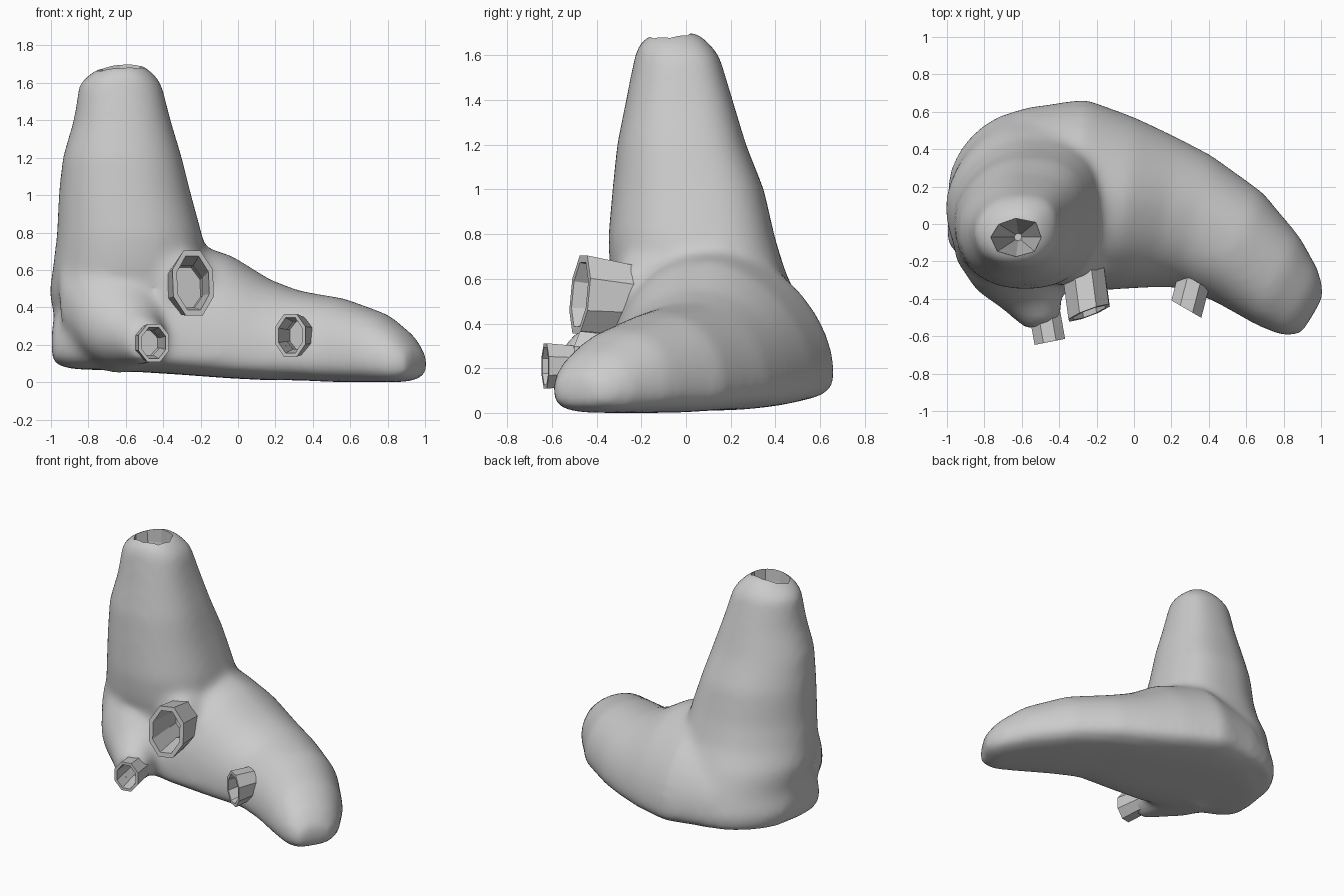
import bpy, bmesh
from math import sin, cos, tau
from mathutils import Vector

cube = bpy.data.objects.get("Cube")
if cube:
    bpy.data.objects.remove(cube, do_unlink=True)

grey = bpy.data.materials.new("plain grey")
grey.use_nodes = True
grey.diffuse_color = (0.6, 0.6, 0.6, 1)
grey.node_tree.nodes["Principled BSDF"].inputs["Base Color"].default_value = grey.diffuse_color


def power(value, exponent):
    return abs(value) ** exponent * (1 if value >= 0 else -1)


def loft(bm, rings, caps=True, closed=False):
    """Skin a row of equal-sized rings."""
    loops = [[bm.verts.new(p) for p in ring] for ring in rings]
    pairs = list(zip(loops, loops[1:]))
    if closed:
        pairs.append((loops[-1], loops[0]))
    for a, b in pairs:
        for i in range(len(a)):
            j = (i + 1) % len(a)
            bm.faces.new((a[i], a[j], b[j], b[i]))
    if caps:
        bm.faces.new(loops[0][::-1])
        bm.faces.new(loops[-1])


def finish(bm, name):
    bmesh.ops.recalc_face_normals(bm, faces=bm.faces[:])
    mesh = bpy.data.meshes.new(name)
    bm.to_mesh(mesh)
    bm.free()
    mesh.materials.append(grey)
    obj = bpy.data.objects.new(name, mesh)
    bpy.context.scene.collection.objects.link(obj)
    return obj


def level_ring(z, x0, x1, y0, y1, n=40):
    """Rounded outline at one height: square back left, slanted back right."""
    ring = []
    for i in range(n):
        a = tau * i / n
        c, s = cos(a), sin(a)
        e = 0.9 if s <= 0 else 0.68 if c > 0 else 1.12
        ring.append(((x0 + x1) / 2 + (x1 - x0) / 2 * power(c, e),
                     (y0 + y1) / 2 + (y1 - y0) / 2 * power(s, e), z))
    return ring


def foot_ring(x0, y0, x1, y1, low, top, slope, n=40):
    """Upright section: flat underside, steep front, sloping back."""
    front, back = Vector((x0, y0, 0)), Vector((x1, y1, 0))
    wide = low + min(0.12, (top - low) * 0.4)
    ring = []
    for i in range(n):
        a = tau * i / n
        c, s = cos(a), sin(a)
        e = 0.6 if s <= 0 else slope if c > 0 else 0.85
        p = (front + back) / 2 + (back - front) / 2 * power(c, e)
        p.z = wide + (top - wide) * s if s > 0 else wide - (wide - low) * abs(s) ** 0.7
        ring.append(p)
    return ring


def oval(centre, axis, rx, rz, n, turn=0.5):
    side = axis.cross(Vector((0, 0, 1))).normalized()
    up = side.cross(axis).normalized()
    return [centre + side * rx * cos(tau * (i + turn) / n) + up * rz * sin(tau * (i + turn) / n)
            for i in range(n)]


body = bmesh.new()

# Tower, flaring into the heel
loft(body, [level_ring(*v) for v in (
    (0.10, -0.97, -0.2, -0.18, 0.60),
    (0.20, -1.00, -0.18, -0.22, 0.61),
    (0.33, -0.98, -0.17, -0.27, 0.58),
    (0.48, -1.01, -0.17, -0.31, 0.52),
    (0.62, -0.99, -0.17, -0.34, 0.45),
    (0.78, -0.97, -0.19, -0.35, 0.40),
    (1.00, -0.96, -0.25, -0.33, 0.35),
    (1.20, -0.94, -0.30, -0.31, 0.27),
    (1.40, -0.88, -0.36, -0.27, 0.21),
    (1.60, -0.85, -0.41, -0.23, 0.15),
    (1.66, -0.78, -0.46, -0.21, 0.1),
    (1.70, -0.69, -0.52, -0.15, 0.06))])

# Curved foot, from heel to toe
loft(body, [foot_ring(*v) for v in (
    (-1.0, -0.11, -0.99, 0.15, 0.10, 0.32, 1),
    (-0.90, -0.2, -0.88, 0.40, 0.07, 0.5, 1.2),
    (-0.65, -0.30, -0.60, 0.62, 0.06, 0.68, 1.4),
    (-0.35, -0.36, -0.26, 0.67, 0.04, 0.76, 1.4),
    (-0.08, -0.35, 0.01, 0.57, 0.02, 0.68, 1.3),
    (0.1, -0.34, 0.24, 0.46, 0.01, 0.55, 1.1),
    (0.23, -0.34, 0.42, 0.365, 0.01, 0.49, 1),
    (0.42, -0.41, 0.69, 0.17, 0, 0.45, 0.95),
    (0.65, -0.54, 0.89, -0.07, 0, 0.37, 0.9),
    (0.79, -0.60, 0.99, -0.25, 0, 0.27, 0.9),
    (0.89, -0.60, 1.02, -0.38, 0.03, 0.17, 0.9))])

# Swellings that carry the small side tube and the large front tube
spur_axis = Vector((0.12, -0.4, 0))
for rings in (((-0.62, -0.06, 0.46, 0.37, 0.42),
               (-0.6, -0.28, 0.33, 0.26, 0.26),
               (-0.54, -0.42, 0.25, 0.16, 0.16),
               (-0.48, -0.54, 0.21, 0.1, 0.11)),
              ((-0.38, -0.02, 0.48, 0.27, 0.36),
               (-0.28, -0.30, 0.51, 0.13, 0.16))):
    loft(body, [oval(Vector((x, y, z)), spur_axis, rx, rz, 16) for x, y, z, rx, rz in rings])

body = finish(body, "body")
remesh = body.modifiers.new("blend", "REMESH")
remesh.mode = "VOXEL"
remesh.voxel_size = 0.025
remesh.use_smooth_shade = True
smooth = body.modifiers.new("soften", "SMOOTH")
smooth.factor = 0.5
smooth.iterations = 20

# Pockets: tower mouth and tube sockets
cutter = bmesh.new()
loft(cutter, [level_ring(1.0, -0.64, -0.6, -0.09, -0.05, 8),
              level_ring(1.6, -0.76, -0.5, -0.17, 0.03, 8),
              level_ring(1.8, -0.78, -0.49, -0.18, 0.03, 8)])

tubes = (
    ("large_front_tube", (-0.27, -0.25, 0.51), (-0.24, -0.475, 0.53), (0.35, -0.93, 0.1), 0.125, 0.19),
    ("small_side_tube", (-0.48, -0.46, 0.21), (-0.45, -0.63, 0.21), (0.2, -1, 0), 0.09, 0.11),
    ("small_foot_tube", (0.32, -0.3, 0.25), (0.28, -0.455, 0.25), (-0.5, -0.86, 0), 0.1, 0.125))

for name, tail, mouth, facing, rx, rz in tubes:
    tail, mouth, facing = Vector(tail), Vector(mouth), Vector(facing)
    bm = bmesh.new()
    rings = [oval(tail, facing, rx, rz * 0.85, 8),
             oval(mouth, facing, rx, rz, 8),
             oval(mouth, facing, rx * 0.78, rz * 0.82, 8),
             oval(tail, facing, rx * 0.74, rz * 0.64, 8)]
    loft(bm, rings, caps=False, closed=True)
    finish(bm, name)
    inward = (tail - mouth) * 0.4
    loft(cutter, [[p + inward for p in rings[3]], rings[2]])

cutter = finish(cutter, "pocket_cutter")
cutter.hide_render = True
cutter.hide_viewport = True
cutter.display_type = "WIRE"
cut = body.modifiers.new("pockets", "BOOLEAN")
cut.operation = "DIFFERENCE"
cut.object = cutter
cut.solver = "EXACT"
